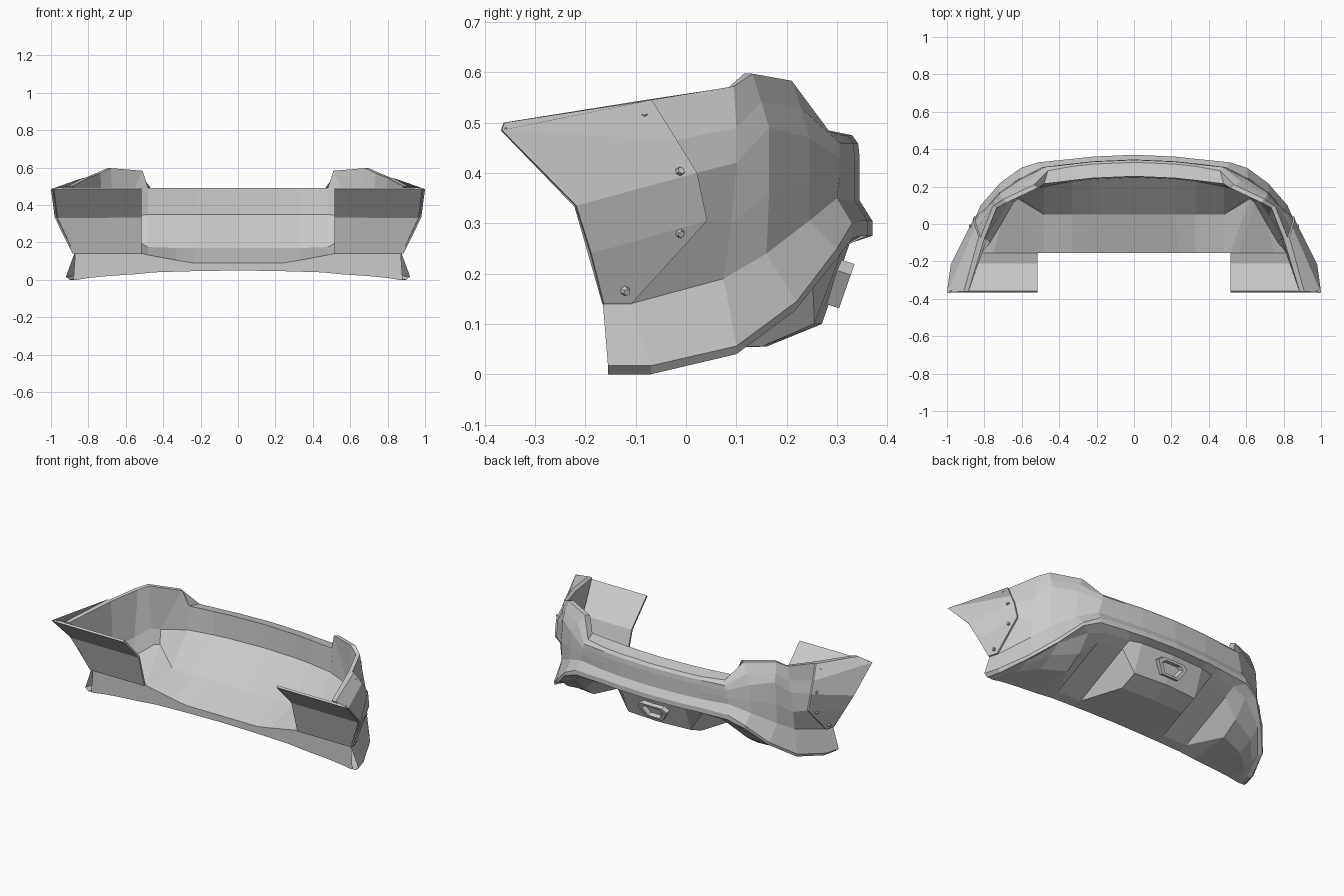
import bpy, bmesh
from mathutils import Vector
from mathutils.bvhtree import BVHTree

if "Cube" in bpy.data.objects:
    bpy.data.objects.remove(bpy.data.objects["Cube"])


def build(name, verts, faces, mirror=True, thick=0):
    bm = bmesh.new()
    vs = [bm.verts.new(v) for v in verts]
    for f in faces:
        bm.faces.new([vs[i] for i in f])
    bmesh.ops.recalc_face_normals(bm, faces=bm.faces)
    me = bpy.data.meshes.new(name)
    bm.to_mesh(me)
    bm.free()
    ob = bpy.data.objects.new(name, me)
    bpy.context.collection.objects.link(ob)
    if thick:
        m = ob.modifiers.new("thickness", 'SOLIDIFY')
        m.thickness = thick
        m.offset = 0
    if mirror:
        m = ob.modifiers.new("mirror", 'MIRROR')
        m.use_clip = True
    return ob


def loft(sections, closed):
    n = len(sections[0])
    verts = [p for s in sections for p in s]
    faces = []
    for i in range(len(sections) - 1):
        for j in range(n if closed else n - 1):
            k = (j + 1) % n
            faces.append((i*n + j, i*n + k, (i+1)*n + k, (i+1)*n + j))
    return verts, faces


# Outer skin: centre section (y, z), inner wall over the top to the lower lip
centre = [(.25, .35), (.255, .49), (.33, .475), (.342, .458), (.345, .43),
          (.345, .39), (.345, .345), (.37, .305), (.37, .275)]
skins = [[(x, y - .2*x*x, z) for y, z in centre] for x in (0, .22, .33)]

# Outer skin: sections wrapping round the corner to the wheel arch
shoulder = [(.48, .2, .35), (.48, .215, .49), (.46, .285, .482), (.475, .305, .46),
            (.48, .305, .43), (.49, .305, .39), (.5, .3, .35), (.51, .33, .3), (.51, .33, .27)]
raised = [(.63, .155, .33), (.51, .195, .583), (.535, .21, .583), (.57, .228, .53),
          (.595, .245, .47), (.605, .245, .38), (.61, .245, .305), (.605, .3, .25), (.605, .3, .23)]
corner = [(.67, .12, .34), (.68, .115, .597), (.70, .132, .597), (.71, .15, .54),
          (.715, .165, .49), (.725, .165, .36), (.725, .16, .24), (.715, .22, .145), (.71, .215, .125)]
flank = [(.725, .04, .3), (.735, .085, .57), (.755, .095, .572), (.765, .1, .49),
         (.775, .1, .42), (.785, .09, .3), (.785, .075, .19), (.82, .1, .056), (.815, .1, .04)]
seam = [(.785, -.08, .27), (.8, -.08, .545), (.82, -.07, .545), (.838, -.02, .465),
        (.85, .02, .4), (.845, .04, .305), (.86, -.11, .14), (.895, -.07, .017), (.88, -.07, 0)]
arch = [(.86, -.208, .34), (.885, -.36, .5), (.9, -.362, .5), (.99, -.368, .485),
        (.97, -.22, .335), (.925, -.19, .24), (.875, -.165, .14), (.92, -.155, .017), (.9, -.155, 0)]
skins += [shoulder, raised, corner, flank, seam, arch]

# Underside (y, z): centre block, rising channel, side lobe
floor_x = [0, .21, .29, .45, .55, .7, .8, .86, .88]
floors = [
    [(.325, .26), (.27, .1), (.16, .055), (-.155, .05)],
    [(.315, .26), (.255, .1), (.15, .055), (-.155, .047)],
    [(.305, .25), (.25, .225), (-.1, .055), (-.155, .045)],
    [(.295, .245), (.23, .21), (-.1, .055), (-.155, .04)],
    [(.275, .215), (.195, .12), (.1, .055), (-.155, .03)],
    [(.2, .13), (.14, .08), (.05, .035), (-.155, .02)],
    [(.08, .045), (.03, .03), (-.03, .015), (-.155, .01)],
    [(-.08, .005), (-.1, .003), (-.12, .001), (-.155, 0)],
    [(-.155, .002), (-.155, .001), (-.155, .001), (-.155, 0)]]

# Inner tray: front edge (x, z) and bend line
front = [(0, .09), (.24, .09), (.33, .105), (.48, .133), (.515, .14),
         (.56, .14), (.75, .14), (.84, .14), (.87, .14)]
bend = [(0, .05, .17), (.22, .05, .17), (.33, .05, .17), (.48, .05, .175), (.62, .135, .25),
        (.645, .115, .25), (.71, 0, .2), (.77, -.1, .15), (.86, -.156, .145)]

sections = []
for i, skin in enumerate(skins):
    sections.append(skin + [(floor_x[i], y, z) for y, z in floors[i]]
                    + [(front[i][0], -.155, front[i][1]), bend[i]])
build("bumper_body", *loft(sections, True))

# Raised arch plate following the flank
pv, pf = loft([seam[2:7], arch[2:7]], False)
outer = [Vector(p) + Vector((.01, .002, 0)) for p in pv]
rim = [0, 1, 2, 3, 4, 9, 8, 7, 6, 5]
faces = [tuple(i + 10 for i in f) for f in pf] + pf
faces += [(a, b, b + 10, a + 10) for a, b in zip(rim, rim[1:] + rim[:1])]
build("arch_plate", list(pv) + outer, faces)

# Bolts on the plate
tree = BVHTree.FromPolygons(outer, pf)
for y, z in [(-.085, .513), (-.012, .403), (-.012, .28), (-.12, .165)]:
    hit, nor, _, _ = tree.ray_cast(Vector((2, y, z)), Vector((-1, 0, 0)))
    if hit is None:
        continue
    if nor.x < 0:
        nor = -nor
    bm = bmesh.new()
    bmesh.ops.create_cone(bm, cap_ends=True, segments=6, radius1=.01, radius2=.007, depth=.012)
    bm.transform(nor.to_track_quat('Z', 'Y').to_matrix().to_4x4())
    bmesh.ops.translate(bm, verts=bm.verts, vec=hit + nor * .002)
    me = bpy.data.meshes.new("plate_bolt")
    bm.to_mesh(me)
    bm.free()
    ob = bpy.data.objects.new("plate_bolt", me)
    bpy.context.collection.objects.link(ob)
    ob.modifiers.new("mirror", 'MIRROR')

# Wheel well liner
edge = [(.985, -.362, .487), (.965, -.216, .335), (.875, -.16, .14)]
liner = [[(.515, y, z) for x, y, z in edge], edge]
build("wheel_liner", *loft(liner, False), thick=.012)

# Hexagonal lamp frame with recessed lens on the centre block
hexa = [(-.1, .025), (-.07, .048), (.07, .048), (.1, .025), (.055, -.045), (-.055, -.045)]
origin, up, out = Vector((0, .3, .18)), Vector((0, .33, .944)), Vector((0, .944, -.33))
rings = []
for scale, depth in [(1, -.03), (1, .02), (.72, .02), (.6, -.002)]:
    ring = [origin + Vector((u*scale, 0, 0)) + up*(v*scale) + out*depth for u, v in hexa]
    rings.append(ring + [ring[0].copy()])
verts, faces = loft(rings, False)
faces.append(tuple(range(21, 27)))
ob = build("lamp_frame", verts, faces, mirror=False)
m = ob.modifiers.new("weld", 'WELD')
m.merge_threshold = .0005
